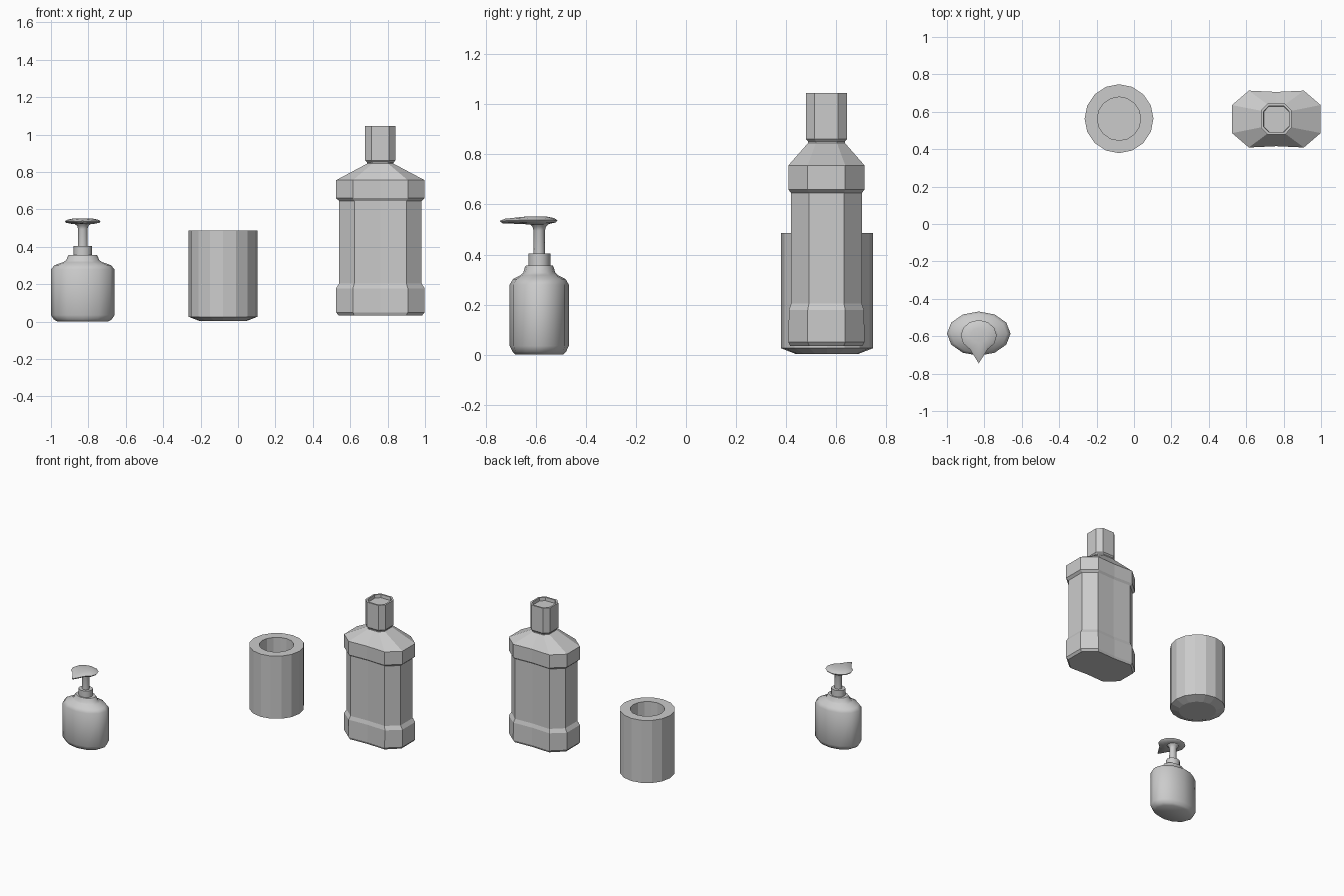
import bpy, bmesh, math

if "Cube" in bpy.data.objects:
    bpy.data.objects.remove(bpy.data.objects["Cube"])


def loft(name, rings, smooth=None):
    """Skin a stack of equal-length point rings and cap both ends."""
    bm = bmesh.new()
    loops = [[bm.verts.new(p) for p in ring] for ring in rings]
    n = len(loops[0])
    for a, b in zip(loops, loops[1:]):
        for i in range(n):
            j = (i + 1) % n
            bm.faces.new((a[i], a[j], b[j], b[i]))
    bm.faces.new(loops[0][::-1])
    bm.faces.new(loops[-1])
    bmesh.ops.recalc_face_normals(bm, faces=bm.faces)
    mesh = bpy.data.meshes.new(name)
    bm.to_mesh(mesh)
    bm.free()
    obj = bpy.data.objects.new(name, mesh)
    bpy.context.collection.objects.link(obj)
    if smooth:
        bpy.ops.object.select_all(action='DESELECT')
        obj.select_set(True)
        bpy.context.view_layer.objects.active = obj
        bpy.ops.object.shade_smooth_by_angle(angle=math.radians(smooth))
    return obj


def ellipse(cx, cy, z, rx, ry, n):
    return [(cx + rx * math.cos(2 * math.pi * i / n),
             cy + ry * math.sin(2 * math.pi * i / n), z) for i in range(n)]


def chamfered(cx, cy, z, hx, hy, fx, fy, dent=0.0):
    """Chamfered rectangle: half sizes hx, hy; half flats fx, fy; dented long sides."""
    pts = [(hx, -fy), (hx, fy), (fx, hy), (0, hy - dent), (-fx, hy),
           (-hx, fy), (-hx, -fy), (-fx, -hy), (0, dent - hy), (fx, -hy)]
    return [(cx + x, cy + y, z) for x, y in pts]


# Soap dispenser: oval body with shoulders
SX, SY = -0.83, -0.586
body = [(0.0, 0.135, 0.095), (0.012, 0.155, 0.107), (0.035, 0.17, 0.118),
        (0.28, 0.17, 0.118), (0.302, 0.15, 0.105), (0.318, 0.105, 0.074),
        (0.327, 0.089, 0.064), (0.348, 0.081, 0.058), (0.357, 0.074, 0.053)]
loft("soap_body", [ellipse(SX, SY, z, a, b, 12) for z, a, b in body], 50)

# Collar and pump stem
loft("soap_collar", [ellipse(SX, SY, z, 0.049, 0.044, 12) for z in (0.35, 0.404)], 50)
stem = [(0.40, 0.026), (0.495, 0.025), (0.512, 0.03), (0.528, 0.05)]
loft("soap_stem", [ellipse(SX, SY, z, r, r * 0.9, 12) for z, r in stem], 50)

# Pump head: flat disc whose front point is drawn out into a spout
head = [(0.521, 0.05, 0.6), (0.528, 0.088, 0.92), (0.537, 0.096, 1.0),
        (0.546, 0.08, 0.85), (0.552, 0.045, 0.5)]
rings = []
for z, r, k in head:
    ring = ellipse(SX, -0.597, z, r, r * 0.87, 12)
    if k > 0.8:
        ring[9] = (SX, -0.597 - 0.148 * k, z - 0.003)
    rings.append(ring)
loft("pump_head", rings, 60)

# Paper roll with a tapered foot and an open core
RX, RY = -0.08, 0.563
roll = [(0.003, 0.125), (0.026, 0.184), (0.487, 0.184), (0.487, 0.116), (0.035, 0.116)]
loft("paper_roll", [ellipse(RX, RY, z, r, r, 16) for z, r in roll])

# Large bottle: chamfered body with base band, waist and upper band
BX, BY = 0.761, 0.561
bottle = [(0.034, 0.224, 0.144, 0.14, 0.068, 0.006), (0.05, 0.237, 0.152, 0.147, 0.075, 0.007),
          (0.178, 0.237, 0.150, 0.147, 0.075, 0.007), (0.205, 0.220, 0.141, 0.139, 0.07, 0.006),
          (0.645, 0.220, 0.141, 0.139, 0.07, 0.006), (0.66, 0.237, 0.152, 0.147, 0.075, 0.007),
          (0.756, 0.237, 0.152, 0.147, 0.075, 0.007), (0.845, 0.07, 0.074, 0.042, 0.042, 0),
          (0.866, 0.07, 0.074, 0.042, 0.042, 0)]
loft("bottle_body", [chamfered(BX, BY, *row[:1], *row[1:]) for row in bottle])

# Bottle cap with a recessed top
cap = [(0.852, 0.072), (0.862, 0.081), (1.045, 0.081), (1.045, 0.069), (1.022, 0.067)]
loft("bottle_cap", [chamfered(BX, BY, z, r, r * 1.02, r * 0.58, r * 0.58) for z, r in cap])
